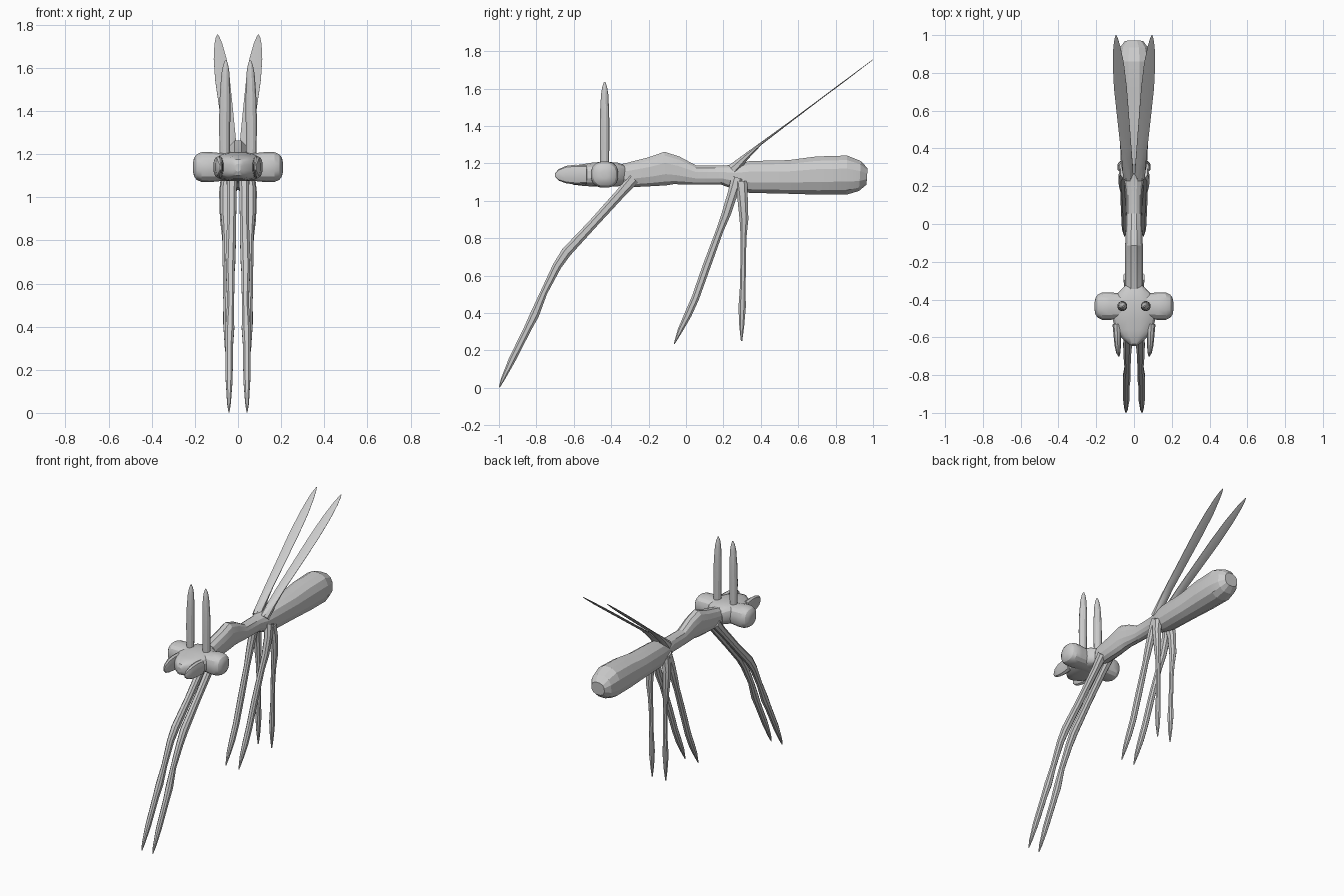
import bpy, bmesh, math
from mathutils import Vector


def loft(name, rings, n=12, power=2.4, hint=(1, 0, 0), mirror=False, angle=25):
    """Skin through rings (x, y, z, half width along hint, half depth)."""
    bm = bmesh.new()
    pts = [Vector(r[:3]) for r in rings]
    loops = []
    for i, r in enumerate(rings):
        t = (pts[min(i + 1, len(pts) - 1)] - pts[max(i - 1, 0)]).normalized()
        side = Vector(hint)
        side = (side - t * side.dot(t)).normalized()
        up = t.cross(side)
        loop = []
        for k in range(n):
            a = 2 * math.pi * (k + 0.5) / n
            c, s = math.cos(a), math.sin(a)
            u = math.copysign(abs(c) ** (2 / power), c) * r[3]
            v = math.copysign(abs(s) ** (2 / power), s) * r[4]
            loop.append(bm.verts.new(pts[i] + side * u + up * v))
        loops.append(loop)
    for a, b in zip(loops, loops[1:]):
        for k in range(n):
            j = (k + 1) % n
            bm.faces.new((a[k], a[j], b[j], b[k]))
    bm.faces.new(loops[0][::-1])
    bm.faces.new(loops[-1])
    bmesh.ops.recalc_face_normals(bm, faces=bm.faces)
    me = bpy.data.meshes.new(name)
    bm.to_mesh(me)
    bm.free()
    ob = bpy.data.objects.new(name, me)
    bpy.context.collection.objects.link(ob)
    if mirror:
        m = ob.modifiers.new("mirror", "MIRROR")
        m.use_mirror_merge = False
    bpy.ops.object.select_all(action="DESELECT")
    ob.select_set(True)
    bpy.context.view_layer.objects.active = ob
    bpy.ops.object.shade_smooth_by_angle(angle=math.radians(angle))
    return ob


def profile(rows):
    """Rows of (y, bottom z, top z, half width) along the body axis."""
    return [(0, y, (b + t) / 2, w, (t - b) / 2) for y, b, t, w in rows]


# thorax with its raised hump, waist and thick abdomen
loft("body", profile([
    (-0.38, 1.08, 1.19, 0.045), (-0.31, 1.07, 1.205, 0.05), (-0.19, 1.075, 1.235, 0.05),
    (-0.11, 1.08, 1.265, 0.048), (-0.05, 1.085, 1.24, 0.045), (0.05, 1.085, 1.19, 0.042),
    (0.19, 1.085, 1.19, 0.045), (0.26, 1.06, 1.195, 0.06), (0.34, 1.04, 1.215, 0.073),
    (0.55, 1.035, 1.22, 0.08), (0.70, 1.03, 1.24, 0.09), (0.86, 1.03, 1.245, 0.093),
    (0.93, 1.05, 1.215, 0.078), (0.968, 1.085, 1.175, 0.05)]), angle=15)

# head core tapering to the snout
loft("head", profile([
    (-0.33, 1.08, 1.19, 0.05), (-0.37, 1.075, 1.205, 0.09), (-0.43, 1.075, 1.21, 0.12),
    (-0.50, 1.075, 1.205, 0.115), (-0.56, 1.08, 1.195, 0.10), (-0.60, 1.085, 1.19, 0.07),
    (-0.635, 1.10, 1.175, 0.03), (-0.645, 1.12, 1.155, 0.012)]), n=16, power=2.8)

# bulging eyes joined across the head
half = [(0.0, 0.07, 0.066), (0.08, 0.07, 0.066), (0.13, 0.074, 0.071), (0.17, 0.073, 0.07),
        (0.192, 0.062, 0.06), (0.204, 0.045, 0.044), (0.209, 0.02, 0.02)]
eyes = [(-x, -0.435, 1.14, a, b) for x, a, b in half[:0:-1]]
eyes += [(x, -0.435, 1.14, a, b) for x, a, b in half]
loft("eyes", eyes, n=16, power=2.5, hint=(0, 1, 0))

# mandibles
loft("mandibles", [
    (0.09, -0.53, 1.14, 0.025, 0.05), (0.088, -0.59, 1.14, 0.021, 0.053),
    (0.086, -0.64, 1.14, 0.018, 0.047), (0.083, -0.68, 1.138, 0.012, 0.031),
    (0.08, -0.70, 1.137, 0.004, 0.01)], n=10, mirror=True)

# antennae
loft("antennae", [
    (0.062, -0.435, 1.18, 0.024, 0.024), (0.062, -0.435, 1.35, 0.027, 0.027),
    (0.06, -0.435, 1.48, 0.025, 0.025), (0.058, -0.435, 1.57, 0.02, 0.02),
    (0.057, -0.435, 1.61, 0.013, 0.013), (0.056, -0.435, 1.635, 0.004, 0.004)],
    n=12, power=2, mirror=True)

# wings: thick root thinning to a flat blade
loft("wings", [
    (0.03, 0.25, 1.165, 0.03, 0.035), (0.035, 0.32, 1.235, 0.03, 0.018),
    (0.042, 0.40, 1.305, 0.031, 0.007), (0.056, 0.55, 1.417, 0.034, 0.004),
    (0.072, 0.72, 1.545, 0.037, 0.003), (0.083, 0.85, 1.642, 0.032, 0.003),
    (0.091, 0.94, 1.71, 0.02, 0.002), (0.094, 0.98, 1.74, 0.01, 0.002),
    (0.095, 1.0, 1.755, 0.002, 0.001)], n=8, power=2, mirror=True)


def legs(name, joints):
    """Mirrored pair through (x, y, z, half thickness) joints."""
    loft(name, [(x, y, z, r * 0.85, r) for x, y, z, r in joints], n=8, mirror=True)


# long front legs
legs("front_legs", [
    (0.028, -0.28, 1.12, 0.035), (0.028, -0.35, 1.04, 0.028), (0.03, -0.50, 0.875, 0.026),
    (0.034, -0.64, 0.725, 0.029), (0.036, -0.69, 0.65, 0.025), (0.034, -0.76, 0.51, 0.02),
    (0.038, -0.81, 0.39, 0.026), (0.04, -0.845, 0.32, 0.022), (0.041, -0.93, 0.15, 0.02),
    (0.042, -0.98, 0.045, 0.011), (0.042, -0.998, 0.003, 0.003)])

# middle legs
legs("middle_legs", [
    (0.045, 0.275, 1.12, 0.035), (0.058, 0.25, 1.04, 0.029), (0.06, 0.215, 0.93, 0.026),
    (0.056, 0.18, 0.84, 0.021), (0.052, 0.11, 0.65, 0.023), (0.05, 0.05, 0.48, 0.022),
    (0.05, 0.01, 0.39, 0.021), (0.05, -0.03, 0.31, 0.015), (0.05, -0.063, 0.235, 0.003)])

# hind legs
legs("hind_legs", [
    (0.05, 0.295, 1.10, 0.036), (0.064, 0.302, 1.02, 0.03), (0.064, 0.31, 0.90, 0.025),
    (0.06, 0.308, 0.82, 0.018), (0.055, 0.306, 0.72, 0.016), (0.053, 0.304, 0.55, 0.016),
    (0.053, 0.30, 0.43, 0.021), (0.052, 0.298, 0.33, 0.014), (0.052, 0.297, 0.25, 0.004)])
